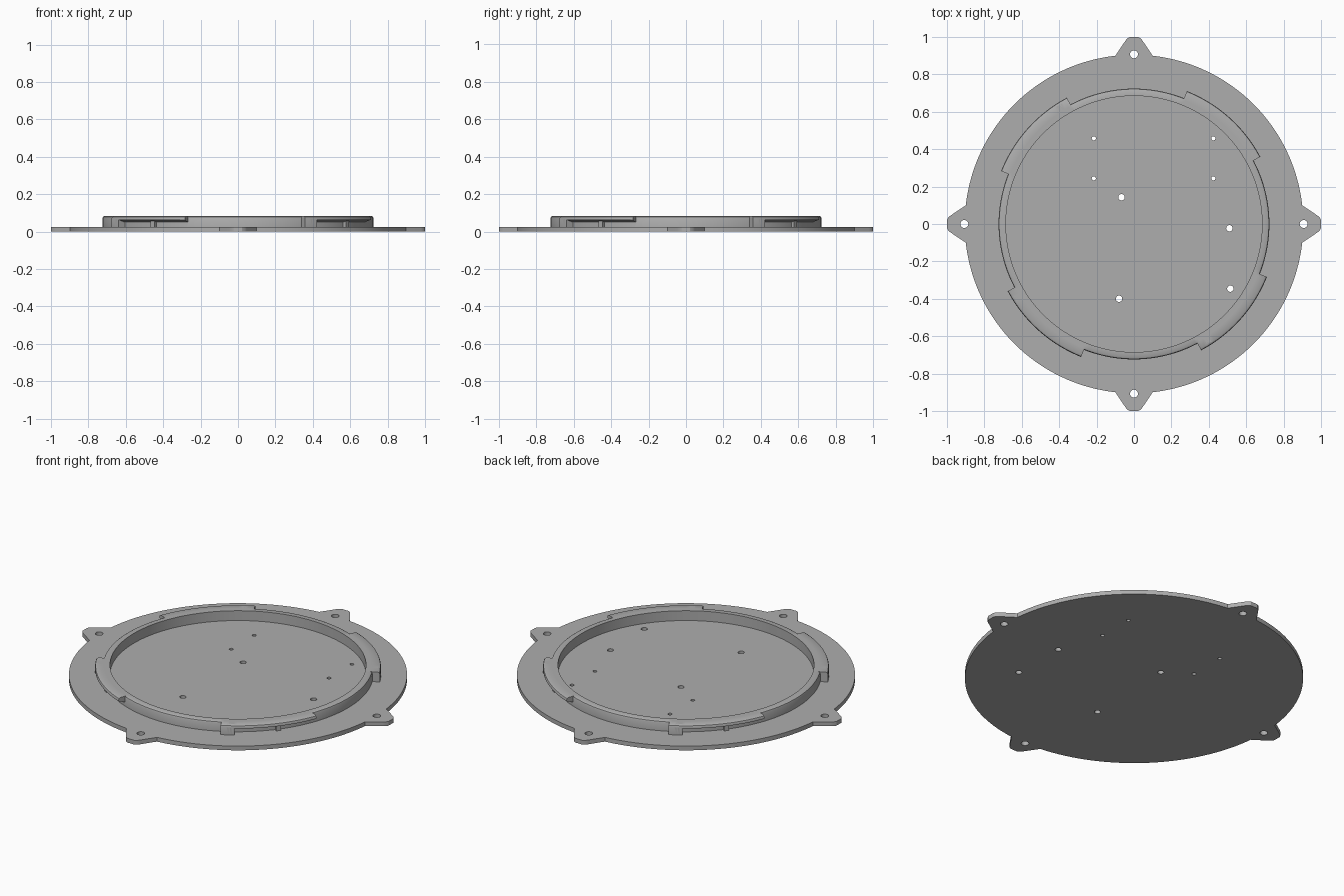
import bpy, bmesh
from math import sin, cos, pi, radians, sqrt

cube = bpy.data.objects.get("Cube")
if cube:
    bpy.data.objects.remove(cube, do_unlink=True)

grey = bpy.data.materials.new("matte grey")
grey.use_nodes = True
colour = (0.42, 0.42, 0.42, 1)
grey.diffuse_color = colour
grey.node_tree.nodes["Principled BSDF"].inputs["Base Color"].default_value = colour


def finish(bm, name):
    bmesh.ops.recalc_face_normals(bm, faces=bm.faces)
    mesh = bpy.data.meshes.new(name)
    bm.to_mesh(mesh)
    bm.free()
    mesh.materials.append(grey)
    ob = bpy.data.objects.new(name, mesh)
    bpy.context.collection.objects.link(ob)
    return ob


def sweep(bm, profile, start, end, steps):
    """Turn an (r, z) profile about the z axis, capping partial arcs."""
    full = end - start >= 360
    rows = []
    for i in range(steps if full else steps + 1):
        a = radians(start + (end - start) * i / steps)
        rows.append([bm.verts.new((r * cos(a), r * sin(a), z)) for r, z in profile])
    n = len(profile)
    for i in range(steps):
        p, q = rows[i], rows[(i + 1) % len(rows)]
        for j in range(n):
            k = (j + 1) % n
            bm.faces.new((p[j], q[j], q[k], p[k]))
    if not full:
        bm.faces.new(rows[0])
        bm.faces.new(rows[-1])


def boolean(ob, tool, operation):
    mod = ob.modifiers.new(operation.lower(), 'BOOLEAN')
    mod.operation, mod.solver, mod.object = operation, 'EXACT', tool
    bpy.context.view_layer.objects.active = ob
    bpy.ops.object.modifier_apply(modifier=mod.name)
    bpy.data.objects.remove(tool, do_unlink=True)


def smooth(ob):
    bpy.ops.object.select_all(action='DESELECT')
    ob.select_set(True)
    bpy.context.view_layer.objects.active = ob
    bpy.ops.object.shade_smooth_by_angle(angle=radians(30))


# Base plate outline: a disc with four tapered mounting ears
R, PLATE = 0.905, 0.025
half = 0.1
ear = [(sqrt(R * R - half * half), -half), (0.978, -0.047), (0.991, -0.037), (1.0, -0.022)]
ear += [(x, -y) for x, y in reversed(ear)]
gap = math_gap = 6.35
outline = []
for k in range(4):
    c, s = cos(k * pi / 2), sin(k * pi / 2)
    outline += [(x * c - y * s, x * s + y * c) for x, y in ear]
    for i in range(1, 32):
        a = radians(90 * k + gap + (90 - 2 * gap) * i / 32)
        outline.append((R * cos(a), R * sin(a)))
bm = bmesh.new()
face = bm.faces.new([bm.verts.new((x, y, 0)) for x, y in outline])
top = bmesh.ops.extrude_face_region(bm, geom=[face])["geom"]
bmesh.ops.translate(bm, vec=(0, 0, PLATE),
                    verts=[v for v in top if isinstance(v, bmesh.types.BMVert)])
plate = finish(bm, "base_plate")

# Screw holes through the plate
holes = [(0.907 * cos(k * pi / 2), 0.907 * sin(k * pi / 2), 0.021) for k in range(4)]
holes += [(x, y, 0.017) for x, y in
          ((-0.067, 0.143), (0.51, -0.023), (0.515, -0.346), (-0.08, -0.4))]
holes += [(x, y, 0.011) for x in (-0.215, 0.424) for y in (0.244, 0.458)]
bm = bmesh.new()
for x, y, r in holes:
    made = bmesh.ops.create_cone(bm, cap_ends=True, segments=24, radius1=r, radius2=r, depth=0.2)
    bmesh.ops.translate(bm, verts=made["verts"], vec=(x, y, 0))
cutter = finish(bm, "hole_cutter")
cutter.hide_render = True
boolean(plate, cutter, 'DIFFERENCE')
smooth(plate)

# Raised locking ring with a softened outer lip
TOP = 0.083
bm = bmesh.new()
sweep(bm, [(0.685, 0.02), (0.724, 0.02), (0.724, 0.072), (0.721, 0.079),
           (0.714, TOP), (0.685, TOP)], 0, 360, 144)
ring = finish(bm, "locking_ring")

# Four bayonet tabs, each with a stop block and a small detent
lip = [(0.765, 0.071), (0.762, 0.078), (0.753, TOP), (0.70, TOP)]
tab = [(0.70, 0.05), (0.726, 0.05), (0.765, 0.063)] + lip
stop = [(0.70, 0.02), (0.765, 0.02)] + lip
detent = [(0.71, 0.02), (0.742, 0.02), (0.742, 0.058), (0.71, 0.058)]
for k in range(4):
    a = 28 + 90 * k
    for profile, start, end, steps in ((tab, a + 3, a + 40.3, 30),
                                       (stop, a, a + 5.5, 5),
                                       (detent, a + 23, a + 25, 2)):
        bm = bmesh.new()
        sweep(bm, profile, start, end, steps)
        boolean(ring, finish(bm, "tab_part"), 'UNION')
smooth(ring)
